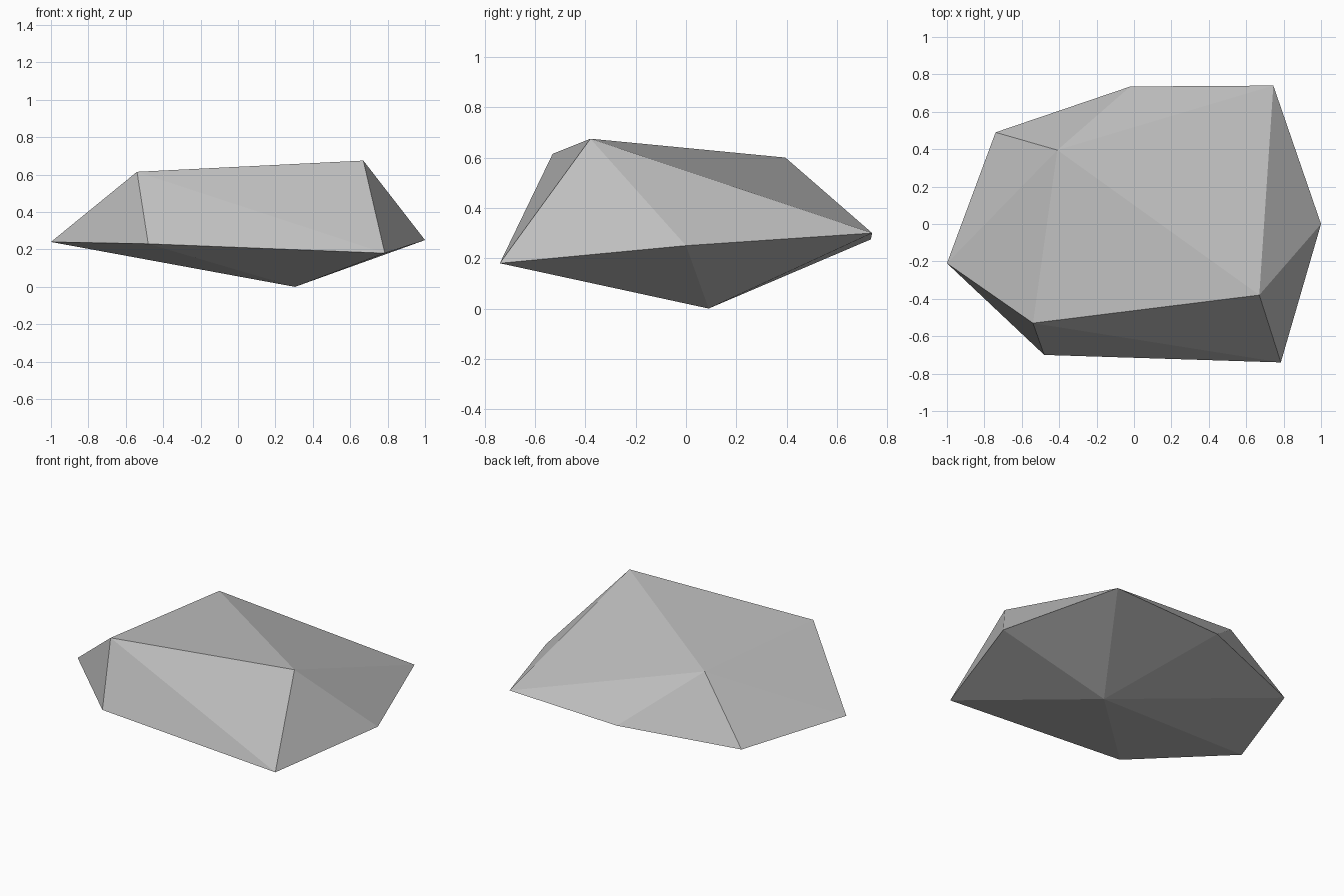
import bpy
import bmesh

if "Cube" in bpy.data.objects:
    bpy.data.objects.remove(bpy.data.objects["Cube"])

# Corner points of the boulder: crown, widest rim and the resting tip
crown = [(-0.54, -0.53, 0.615), (0.67, -0.38, 0.675), (-0.41, 0.395, 0.60)]
rim = [(-1.0, -0.21, 0.24), (-0.48, -0.70, 0.23), (0.785, -0.74, 0.18),
       (1.0, 0.0, 0.25), (0.745, 0.74, 0.30), (-0.02, 0.735, 0.275),
       (-0.74, 0.49, 0.22)]
tip = (0.305, 0.09, 0.0)

bm = bmesh.new()
front_left, front_right, back = [bm.verts.new(p) for p in crown]
ring = [bm.verts.new(p) for p in rim]
bottom = bm.verts.new(tip)


def fan(apex, chain):
    """Triangles from one apex to each pair of neighbours in a chain."""
    for a, b in zip(chain, chain[1:]):
        bm.faces.new((apex, a, b))


# Top facet, then the sloping sides around each crown corner
bm.faces.new((front_left, front_right, back))
fan(front_left, [back] + ring[0:3] + [front_right])
fan(front_right, ring[2:5] + [back])
fan(back, ring[4:7] + ring[0:1])

# Underside
fan(bottom, ring + ring[:1])

bmesh.ops.recalc_face_normals(bm, faces=bm.faces[:])
mesh = bpy.data.meshes.new("boulder")
bm.to_mesh(mesh)
bm.free()

stone = bpy.data.materials.new("stone grey")
stone.diffuse_color = (0.52, 0.52, 0.52, 1.0)
stone.use_nodes = True
stone.node_tree.nodes["Principled BSDF"].inputs["Base Color"].default_value = stone.diffuse_color
mesh.materials.append(stone)
boulder = bpy.data.objects.new("boulder", mesh)
bpy.context.collection.objects.link(boulder)
